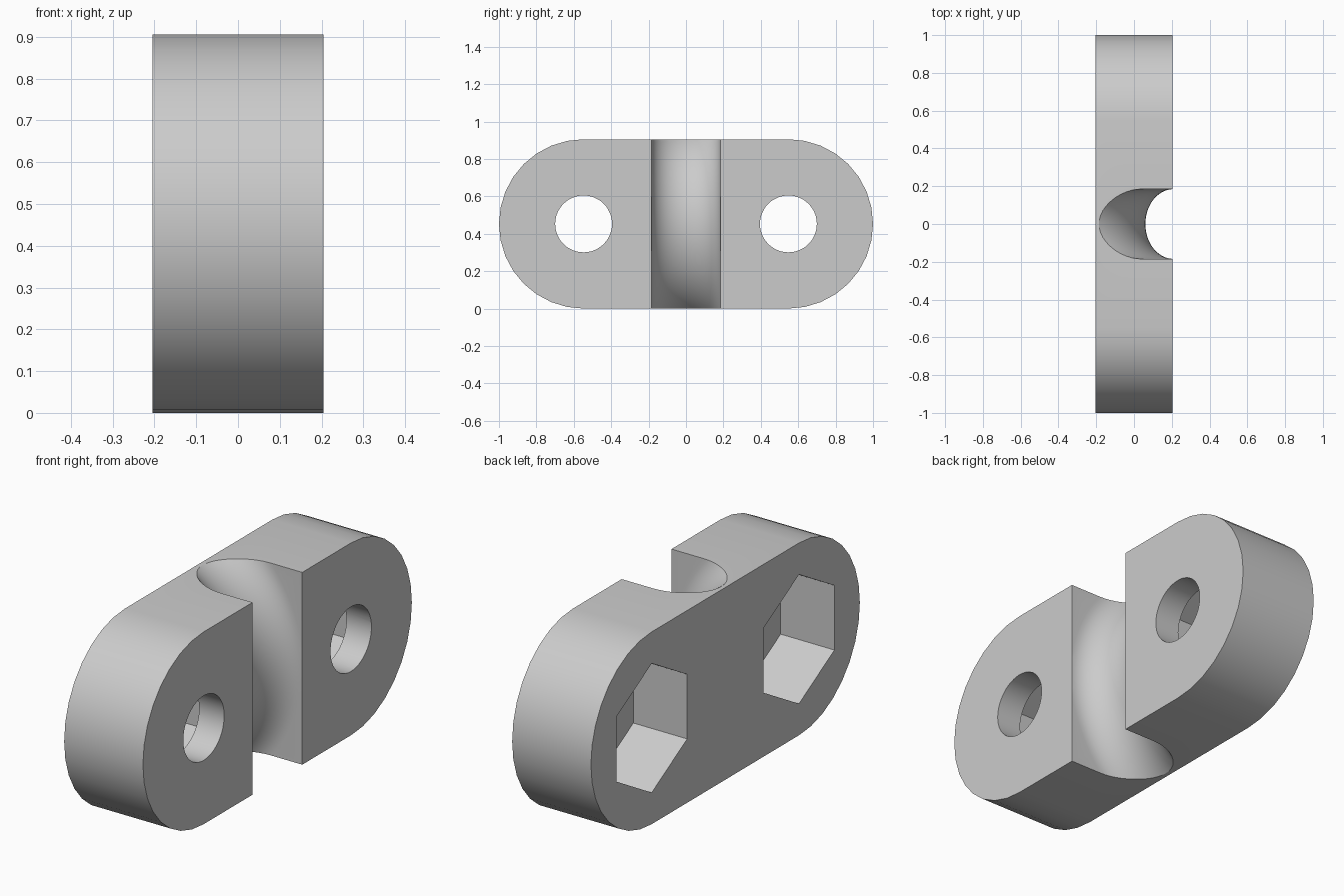
import bpy
import bmesh
from math import sin, cos, pi, radians
from mathutils import Vector

cube = bpy.data.objects.get("Cube")
if cube:
    bpy.data.objects.remove(cube, do_unlink=True)

HALF_X = 0.205           # half thickness
R = 0.4525               # end radius, also the centre height
HOLE_Y = 1.0 - R         # centres of the round ends and bolt holes
POCKET_FLOOR = 0.075     # where the nut pockets stop

grey = bpy.data.materials.new("light grey")
grey.use_nodes = True
grey.diffuse_color = (0.6, 0.6, 0.6, 1)
grey.node_tree.nodes["Principled BSDF"].inputs["Base Color"].default_value = (0.6, 0.6, 0.6, 1)


def loft(name, rings):
    """Closed solid skinned through matching rings of points."""
    bm = bmesh.new()
    loops = [[bm.verts.new(p) for p in ring] for ring in rings]
    n = len(loops[0])
    for a, b in zip(loops, loops[1:]):
        for i in range(n):
            j = (i + 1) % n
            bm.faces.new((a[i], a[j], b[j], b[i]))
    bm.faces.new(loops[0])
    bm.faces.new(loops[-1])
    bmesh.ops.recalc_face_normals(bm, faces=bm.faces)
    mesh = bpy.data.meshes.new(name)
    bm.to_mesh(mesh)
    bm.free()
    mesh.materials.append(grey)
    obj = bpy.data.objects.new(name, mesh)
    bpy.context.collection.objects.link(obj)
    return obj


def prism(name, outline, x0, x1):
    return loft(name, [[(x, y, z) for y, z in outline] for x in (x0, x1)])


def circle(y, radius, n):
    """Regular polygon in the side plane with a corner at the top."""
    return [(y + radius * sin(2 * pi * i / n), R + radius * cos(2 * pi * i / n))
            for i in range(n)]


# Body: plate with two rounded ends
SEG = 16
outline = []
for side in (1, -1):
    for i in range(SEG + 1):
        t = pi * i / SEG
        outline.append((side * (HOLE_Y + R * sin(t)), R + side * R * cos(t)))
body = prism("clamp_body", outline, -HALF_X, HALF_X)

# Bolt holes and hexagonal nut pockets
cutters = []
for side, word in ((1, "back"), (-1, "front")):
    y = side * HOLE_Y
    cutters.append(prism(word + "_bolt_hole", circle(y, 0.152, 48), -0.4, 0.4))
    cutters.append(prism(word + "_nut_pocket", circle(y, 0.304, 6), -0.4, POCKET_FLOOR))

# Saddle groove: U-shaped section swept along an arc that bulges towards +x
ARC_X, ARC_R, DEPTH, WIDTH = -0.48, 0.69, 0.15, 0.185
section = [(1.4, WIDTH)]
for i in range(25):
    t = pi * i / 24
    section.append((ARC_R - DEPTH * sin(t), WIDTH * cos(t)))
section.append((1.4, -WIDTH))
rings = []
for i in range(49):
    a = radians(-72 + 3 * i)
    rings.append([Vector((ARC_X + r * cos(a), y, R + r * sin(a))) for r, y in section])
cutters.append(loft("cable_groove", rings))

# Cut everything out of the body
bpy.ops.object.select_all(action="DESELECT")
bpy.context.view_layer.objects.active = body
body.select_set(True)
for cutter in cutters:
    cutter.hide_render = True
    mod = body.modifiers.new(cutter.name, "BOOLEAN")
    mod.operation = "DIFFERENCE"
    mod.solver = "EXACT"
    mod.object = cutter
    bpy.ops.object.modifier_apply(modifier=mod.name)
for cutter in cutters:
    bpy.data.objects.remove(cutter, do_unlink=True)

bpy.ops.object.shade_smooth_by_angle(angle=radians(30))
